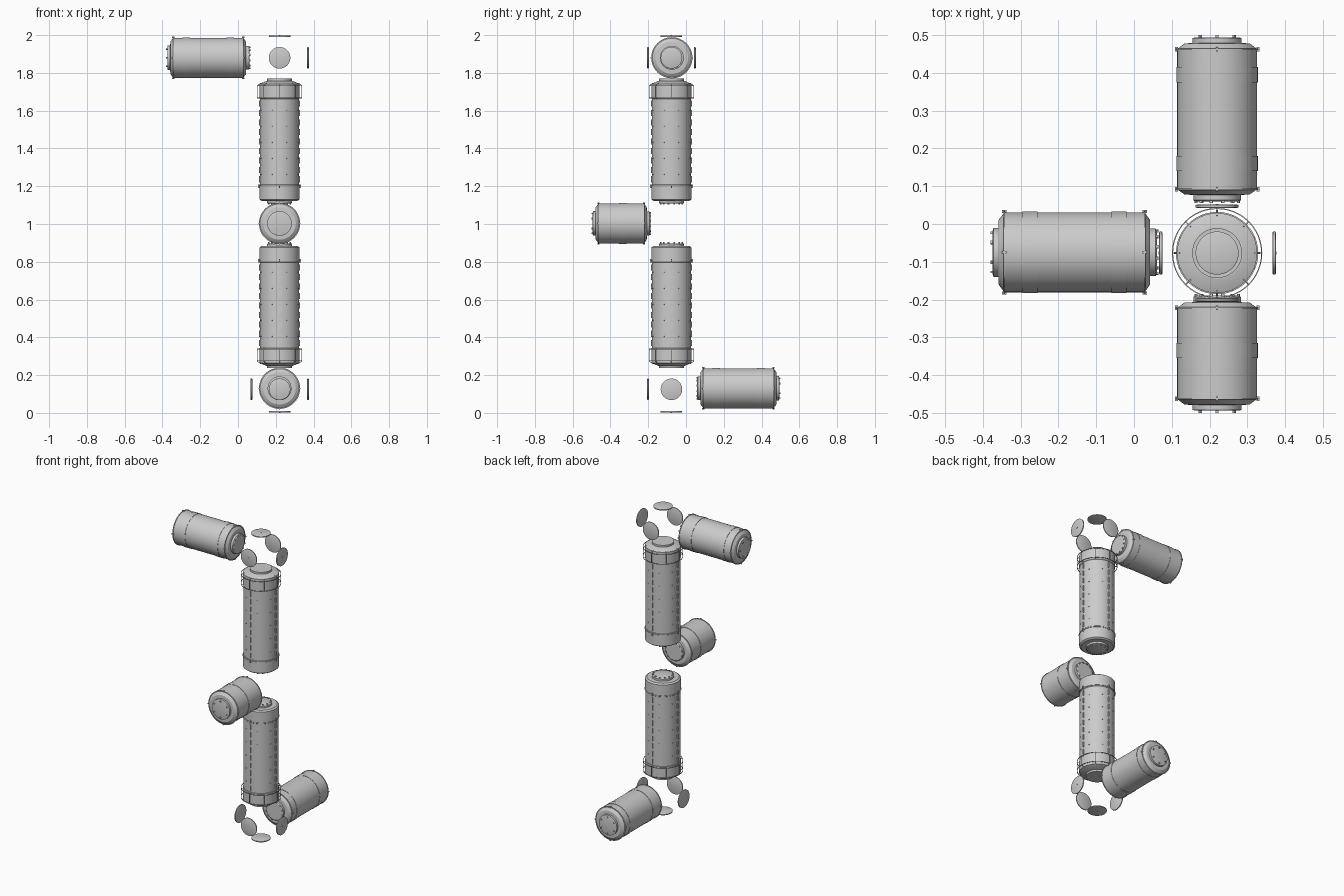
import bpy, bmesh, math
from mathutils import Vector, Matrix

if "Cube" in bpy.data.objects:
    bpy.data.objects.remove(bpy.data.objects["Cube"])

CX, CY = 0.22, -0.077
R = 0.106


def finish(bm, name, origin, direction):
    # Local +Z is the module axis; place it along the requested direction
    rot = Vector((0, 0, 1)).rotation_difference(Vector(direction)).to_matrix().to_4x4()
    bmesh.ops.recalc_face_normals(bm, faces=bm.faces)
    bm.transform(Matrix.Translation(origin) @ rot)
    me = bpy.data.meshes.new(name)
    bm.to_mesh(me)
    bm.free()
    ob = bpy.data.objects.new(name, me)
    bpy.context.collection.objects.link(ob)
    bpy.ops.object.select_all(action='DESELECT')
    ob.select_set(True)
    bpy.context.view_layer.objects.active = ob
    bpy.ops.object.shade_smooth_by_angle(angle=math.radians(30))
    return ob


def lathe(bm, profile, closed=False, n=48):
    # Profile of (radius, height); open profiles are capped at both ends
    rings = [[bm.verts.new((r * math.cos(2 * math.pi * i / n),
                            r * math.sin(2 * math.pi * i / n), z))
              for i in range(n)] for r, z in profile]
    pairs = list(zip(rings, rings[1:]))
    if closed:
        pairs.append((rings[-1], rings[0]))
    else:
        bm.faces.new(rings[0])
        bm.faces.new(rings[-1])
    for a, b in pairs:
        for i in range(n):
            j = (i + 1) % n
            bm.faces.new((a[i], a[j], b[j], b[i]))


def band(bm, r0, r1, z0, z1):
    lathe(bm, [(r0, z0), (r1, z0), (r1, z1), (r0, z1)], closed=True)


def box(bm, angle, r, z, size, tilt=0.0):
    # Box at polar position; size = radial, tangential, axial
    m = (Matrix.Rotation(angle, 4, 'Z') @ Matrix.Translation((r, 0, z))
         @ Matrix.Rotation(tilt, 4, 'Y') @ Matrix.Diagonal((*size, 1)))
    bmesh.ops.create_cube(bm, size=1, matrix=m)


def teeth(bm, z, height, count=12, r=0.058):
    for i in range(count):
        box(bm, 2 * math.pi * (i + 0.5) / count, r, z, (0.006, 0.008, height))


def disc(name, origin, direction):
    bm = bmesh.new()
    lathe(bm, [(0.052, -0.005), (0.057, -0.003), (0.057, 0.003), (0.052, 0.005)])
    # small centre fitting
    bmesh.ops.create_cube(bm, size=0.008, matrix=Matrix.Translation((0, 0, 0.002)))
    finish(bm, name, origin, direction)


def short_module(name, origin, direction, length, bands):
    L = length
    # hull with chamfered ends and docking collars
    bm = bmesh.new()
    lathe(bm, [(0.057, 0.004), (0.063, 0.008), (0.063, 0.022), (0.086, 0.023), (R, 0.037),
               (R, L - 0.037), (0.086, L - 0.022), (0.065, L - 0.021),
               (0.065, L - 0.008), (0.058, L - 0.006)])
    finish(bm, name + "_hull", origin, direction)
    # straps, end lips and rails
    bm = bmesh.new()
    for z in bands:
        band(bm, R - 0.004, R + 0.002, z - 0.02, z + 0.02)
    for z in (0.037, L - 0.037):
        band(bm, R - 0.004, R + 0.003, z - 0.002, z + 0.002)
    for k in range(4):
        for z in (0.037, L - 0.037):
            box(bm, k * math.pi / 2, R + 0.002, z, (0.008, 0.006, 0.012))
    finish(bm, name + "_straps", origin, direction)
    # latches on the collars
    bm = bmesh.new()
    teeth(bm, 0.008, 0.016)
    teeth(bm, L - 0.008, 0.016, 6, 0.052)
    finish(bm, name + "_latches", origin, direction)


def long_module(name, origin, direction):
    # starts at the toothed end (0), cage at the far end (0.665)
    bm = bmesh.new()
    lathe(bm, [(0.06, 0.006), (0.066, 0.009), (0.066, 0.021), (0.096, 0.021), (R, 0.028),
               (R, 0.105), (R - 0.002, 0.107), (R - 0.002, 0.56), (R, 0.562),
               (R, 0.64), (0.07, 0.655), (0.066, 0.655), (0.066, 0.667), (0.056, 0.667)])
    finish(bm, name + "_hull", origin, direction)
    bm = bmesh.new()
    teeth(bm, 0.009, 0.017)
    finish(bm, name + "_latches", origin, direction)
    # segmented long rails and studs
    bm = bmesh.new()
    for k in range(4):
        for s in range(9):
            box(bm, k * math.pi / 2, R, 0.135 + s * 0.05, (0.007, 0.004, 0.032))
    for k in range(8):
        for s in range(5):
            box(bm, (k + 0.5) * math.pi / 4, R - 0.001, 0.16 + s * 0.085,
                (0.004, 0.004, 0.004))
    finish(bm, name + "_rails", origin, direction)
    # handrail cage standing off the hull, plus the lower ring
    bm = bmesh.new()
    for z in (0.567, 0.629):
        band(bm, 0.1165, 0.1195, z - 0.0015, z + 0.0015)
    band(bm, R - 0.003, R + 0.003, 0.098, 0.101)
    for k in range(8):
        a = k * math.pi / 4
        box(bm, a, 0.118, 0.598, (0.003, 0.003, 0.064))
        box(bm, a, 0.111, 0.565, (0.015, 0.003, 0.003))
        box(bm, a, 0.109, 0.637, (0.024, 0.003, 0.003), math.radians(38))
        if k % 2 == 0:
            box(bm, a, R + 0.003, 0.098, (0.01, 0.006, 0.018))
    finish(bm, name + "_cage", origin, direction)


# Vertical modules, mirrored about the middle
long_module("upper_module", (CX, CY, 1.102), (0, 0, 1))
long_module("lower_module", (CX, CY, 0.904), (0, 0, -1))

# Side modules
short_module("left_module", (0.065, -0.075, 1.88), (-1, 0, 0), 0.445, (0.105, 0.34))
short_module("back_module", (CX, 0.055, 0.13), (0, 1, 0), 0.445, (0.105, 0.34))
short_module("front_module", (CX, -0.185, 1.003), (0, -1, 0), 0.315, (0.15,))

# Loose port covers around the two end nodes
zt, zb = 1.88, 0.125
disc("top_cover", (CX, CY, 1.994), (0, 0, 1))
disc("bottom_cover", (CX, CY, 0.006), (0, 0, -1))
disc("upper_back_cover", (CX, 0.047, zt), (0, 1, 0))
disc("lower_left_cover", (0.071, CY, zb), (-1, 0, 0))
for label, z in (("upper", zt), ("lower", zb)):
    disc(label + "_front_cover", (CX, -0.201, z), (0, -1, 0))
    disc(label + "_right_cover", (0.371, CY, z), (1, 0, 0))
